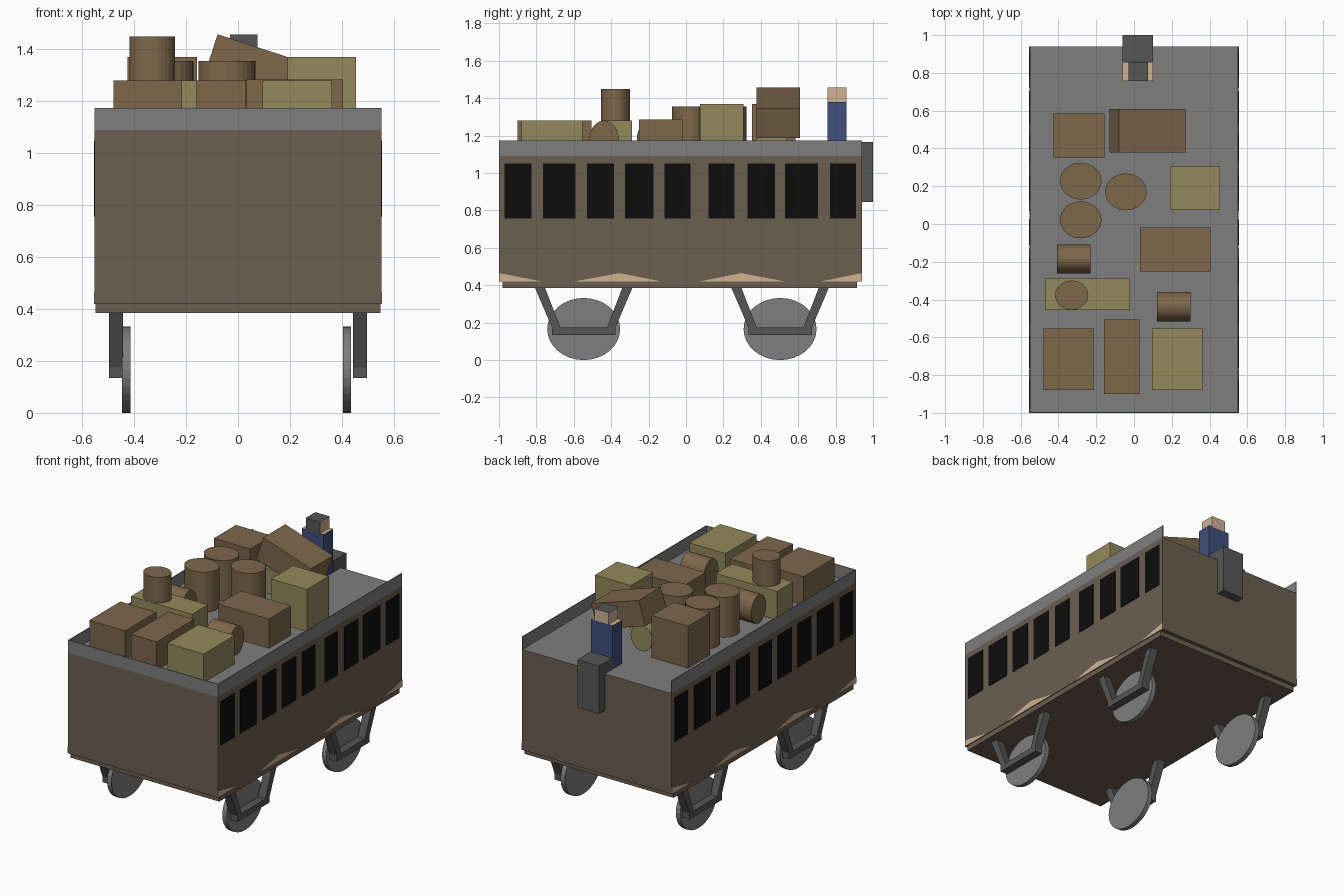
import bpy
import bmesh
from math import radians
from mathutils import Matrix, Vector

cube = bpy.data.objects.get("Cube")
if cube:
    bpy.data.objects.remove(cube, do_unlink=True)


def material(name, rgb):
    """Flat colour given as 0-255 sRGB, stored as linear."""
    lin = [((c / 255 + 0.055) / 1.055) ** 2.4 for c in rgb]
    m = bpy.data.materials.new(name)
    m.use_nodes = True
    m.diffuse_color = (*lin, 1)
    m.node_tree.nodes["Principled BSDF"].inputs["Base Color"].default_value = (*lin, 1)
    return m


BROWN = material("wall brown", (108, 94, 80))
GREY = material("light grey", (126, 126, 126))
DARK = material("dark grey", (86, 86, 86))
BLACK = material("window black", (13, 13, 13))
TAN = material("pale tan", (208, 178, 148))
LEATHER = material("luggage brown", (125, 103, 75))
OLIVE = material("luggage olive", (148, 137, 92))
BLUE = material("coat blue", (64, 80, 125))


def finish(name, bm, *mats):
    bmesh.ops.recalc_face_normals(bm, faces=bm.faces)
    mesh = bpy.data.meshes.new(name)
    bm.to_mesh(mesh)
    bm.free()
    for m in mats:
        mesh.materials.append(m)
    obj = bpy.data.objects.new(name, mesh)
    bpy.context.scene.collection.objects.link(obj)
    return obj


def box(name, xs, ys, zs, *mats, tilt=0):
    """Box between bounds, optionally tilted about the y axis."""
    lo, hi = Vector((xs[0], ys[0], zs[0])), Vector((xs[1], ys[1], zs[1]))
    bm = bmesh.new()
    bmesh.ops.create_cube(bm, size=1)
    bmesh.ops.transform(bm, verts=bm.verts, matrix=Matrix.Translation((lo + hi) / 2)
                        @ Matrix.Rotation(radians(tilt), 4, 'Y')
                        @ Matrix.Diagonal((*(hi - lo), 1)))
    return finish(name, bm, *mats)


def drum(name, center, size, axis, mat):
    """Elliptical cylinder filling a box of the given size."""
    turn = {'X': Matrix.Rotation(radians(90), 4, 'Y'),
            'Y': Matrix.Rotation(radians(90), 4, 'X'),
            'Z': Matrix.Identity(4)}[axis]
    bm = bmesh.new()
    bmesh.ops.create_cone(bm, cap_ends=True, segments=32, radius1=0.5, radius2=0.5, depth=1)
    bmesh.ops.transform(bm, verts=bm.verts, matrix=Matrix.Translation(center)
                        @ Matrix.Diagonal((*size, 1)) @ turn)
    return finish(name, bm, mat)


def side_plate(name, outline, xs, mat):
    """Extrude a (y, z) outline between two x positions."""
    bm = bmesh.new()
    face = bm.faces.new([bm.verts.new((xs[0], y, z)) for y, z in outline])
    ext = bmesh.ops.extrude_face_region(bm, geom=[face])["geom"]
    moved = [v for v in ext if isinstance(v, bmesh.types.BMVert)]
    bmesh.ops.translate(bm, verts=moved, vec=(xs[1] - xs[0], 0, 0))
    return finish(name, bm, mat)


ROOF = 1.09
W = 0.552
FRONT, BACK = -1.0, 0.94

# Carriage body, floor slab and roof with a raised rim open at the back
body = box("carriage_body", (-W, W), (FRONT, BACK), (0.42, ROOF), BROWN, GREY)
for f in body.data.polygons:
    f.material_index = int(f.normal.z > 0.5)
box("floor_slab", (-0.548, 0.548), (-0.98, 0.915), (0.385, 0.425), BROWN)
box("front_rim", (-W, W), (FRONT, FRONT + 0.005), (ROOF, 1.175), GREY)

windows = [(-.97, -.825), (-.765, -.59), (-.53, -.385), (-.325, -.175), (-.115, .025),
           (.12, .26), (.33, .475), (.53, .705), (.77, .91)]
peaks = [(-1, -1, -.77), (-.60, -.355, -.13), (.07, .295, .53), (.72, .94, .94)]

for side, label in ((1, "left"), (-1, "right")):
    # Rim, windows and pointed trim of each side
    wall = sorted((side * W, side * (W + 0.003)))
    box(label + "_rim", sorted((side * W, side * (W - 0.005))), (FRONT, BACK), (ROOF, 1.175), GREY)
    for i, ys in enumerate(windows):
        box(f"{label}_window_{i + 1}", wall, ys, (0.757, 1.05), BLACK)
    for i, (a, p, b) in enumerate(peaks):
        side_plate(f"{label}_trim_{i + 1}", [(a, .42), (p, .465), (b, .42)], wall, TAN)

    # Wheels and their hangers
    for c, place in ((-0.547, "front"), (0.503, "back")):
        drum(f"{place}_{label}_wheel", (side * 0.425 - 0.005, c, 0.166),
             (0.032, 0.39, 0.332), 'X', GREY)
        half = [(.262, .39), (.208, .39), (.125, .175)]
        outline = [(c - y, z) for y, z in half] + [(c + y, z) for y, z in reversed(half)]
        outline += [(c + .17, .175), (c + .17, .135), (c - .17, .135), (c - .17, .175)]
        side_plate(f"{place}_{label}_hanger", outline, (side * 0.443, side * 0.497), DARK)

# Luggage boxes: x range, y range, top height, colour
boxes = [((-.48, -.215), (-.88, -.553), 1.28, LEATHER),
         ((-.16, .03), (-.90, -.505), 1.28, LEATHER),
         ((.095, .363), (-.88, -.553), 1.28, OLIVE),
         ((-.47, -.02), (-.455, -.288), 1.28, OLIVE),
         ((.032, .405), (-.252, -.018), 1.285, LEATHER),
         ((.19, .455), (.075, .308), 1.37, OLIVE),
         ((-.425, -.157), (.353, .585), 1.37, LEATHER)]
for i, (xs, ys, top, mat) in enumerate(boxes):
    box(f"luggage_box_{i + 1}", xs, ys, (ROOF, top), mat)
box("leaning_box", (-.113, .257), (.378, .61), (1.24, 1.405), LEATHER, tilt=18)

# Barrels standing and lying
for i, (x, y) in enumerate([(-.043, .17), (-.282, .227), (-.282, .022)]):
    drum(f"standing_barrel_{i + 1}", (x, y, 1.2225), (.22, .195, .265), 'Z', LEATHER)
drum("stacked_barrel", (-.33, -.377, 1.365), (.176, .155, .17), 'Z', LEATHER)
for i, (x, y) in enumerate([(-.318, -.185), (.21, -.438)]):
    drum(f"lying_barrel_{i + 1}", (x, y, 1.185), (.177, .155, .19), 'X', LEATHER)
drum("bedroll", (-.05, .46, 1.175), (.16, .16, .17), 'Y', OLIVE)

# Guard at the back with a seat box hanging over the end
box("guard_seat", (-.06, .10), (.86, 1.0), (.845, 1.165), DARK)
coat = box("guard_coat", (-.06, .10), (.757, .857), (ROOF, 1.38), BLUE, TAN)
for f in coat.data.polygons:
    f.material_index = int(f.normal.z > 0.5)
head = box("guard_head", (-.03, .075), (.757, .857), (1.38, 1.457), TAN, DARK)
for f in head.data.polygons:
    f.material_index = int(f.normal.z > 0.5 or f.normal.y < -0.5)
